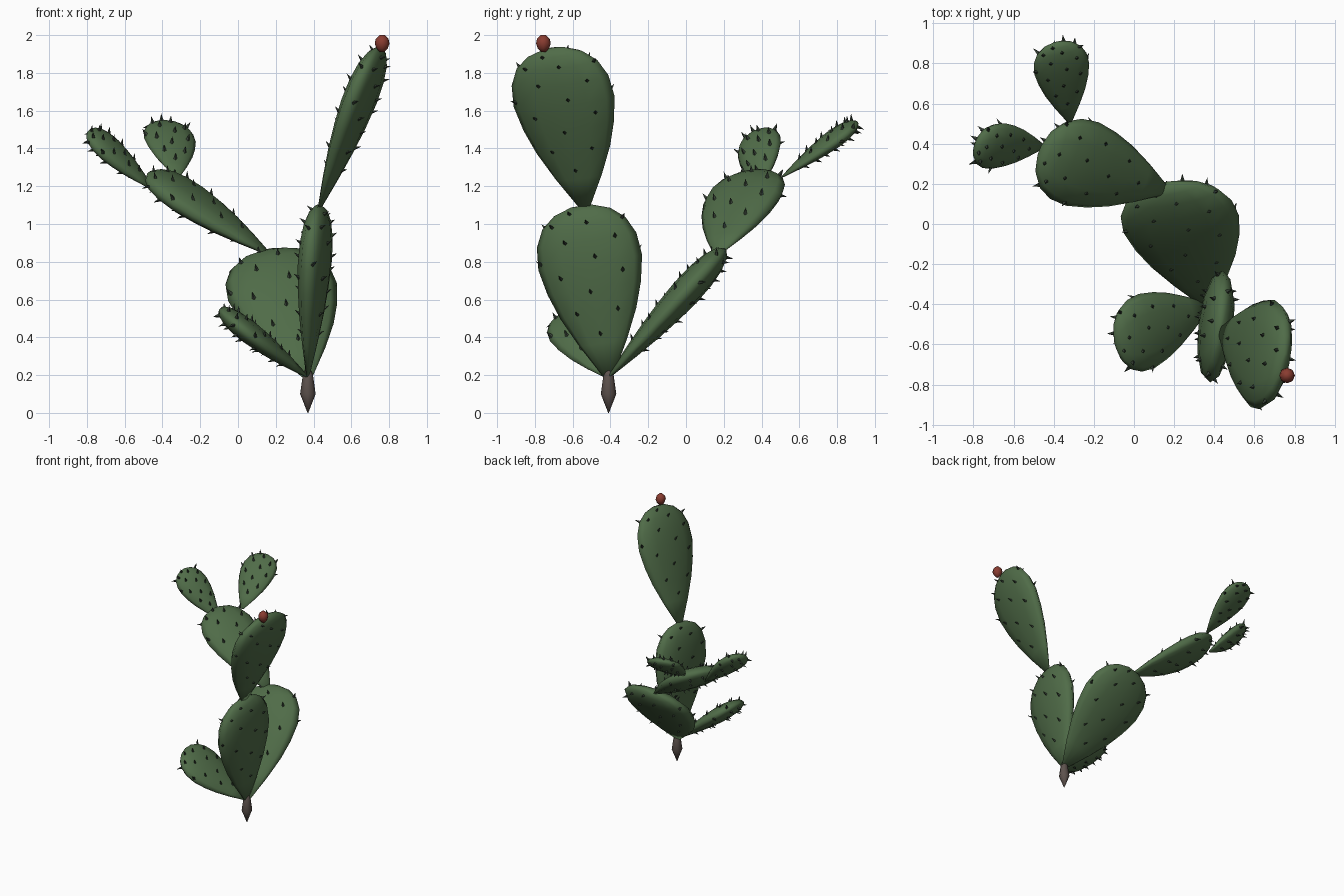
import bpy, bmesh, math
from mathutils import Vector

if "Cube" in bpy.data.objects:
    bpy.data.objects.remove(bpy.data.objects["Cube"])


def material(name, rgb):
    m = bpy.data.materials.new(name)
    m.diffuse_color = (*rgb, 1)
    m.use_nodes = True
    m.node_tree.nodes["Principled BSDF"].inputs["Base Color"].default_value = m.diffuse_color
    return m


GREEN = material("pad_green", (0.08, 0.15, 0.065))
DARK = material("spine_dark", (0.035, 0.05, 0.035))
BROWN = material("stem_brown", (0.11, 0.085, 0.075))
RED = material("fruit_red", (0.25, 0.045, 0.03))

# Egg-shaped pad outline: (fraction of length, fraction of half width)
PROFILE = [(0.0, 0.09), (0.2, 0.46), (0.37, 0.73), (0.52, 0.9), (0.67, 1.0),
           (0.8, 0.96), (0.9, 0.8), (0.965, 0.54), (1.0, 0.2)]
SIDES = 12

# Spine rows: (fraction of length, sideways positions on the face)
SPINES = [(0.25, (0,)), (0.38, (-0.55, 0.5)), (0.5, (0.05,)),
          (0.6, (-0.65, 0.6)), (0.7, (-0.15, 0.95)), (0.8, (-0.6, 0.4)),
          (0.9, (-0.95, -0.1, 0.75)), (0.96, (0.4,))]


def radius(t):
    for (t0, r0), (t1, r1) in zip(PROFILE, PROFILE[1:]):
        if t <= t1:
            return r0 + (r1 - r0) * (t - t0) / (t1 - t0)
    return PROFILE[-1][1]


def finish(bm, name, mat, smooth):
    bmesh.ops.recalc_face_normals(bm, faces=bm.faces)
    for f in bm.faces:
        f.smooth = smooth
    me = bpy.data.meshes.new(name)
    bm.to_mesh(me)
    bm.free()
    me.materials.append(mat)
    ob = bpy.data.objects.new(name, me)
    bpy.context.collection.objects.link(ob)
    return ob


def loft(rings, name, mat, smooth=True):
    """Skin a list of point rings and close both ends."""
    bm = bmesh.new()
    loops = [[bm.verts.new(p) for p in ring] for ring in rings]
    n = len(loops[0])
    for a, b in zip(loops, loops[1:]):
        for i in range(n):
            j = (i + 1) % n
            bm.faces.new((a[i], a[j], b[j], b[i]))
    bm.faces.new(loops[0])
    bm.faces.new(loops[-1])
    return finish(bm, name, mat, smooth)


def pad(name, base, tip, across, half_width, half_thick):
    base, tip = Vector(base), Vector(tip)
    span = tip - base
    a = span.normalized()
    w = Vector(across)
    w = (w - a * w.dot(a)).normalized()
    n = a.cross(w)

    def point(t, ang):
        r = radius(t)
        return (base + span * t + w * half_width * r * math.cos(ang)
                + n * half_thick * r * math.sin(ang))

    loft([[point(t, 2 * math.pi * i / SIDES) for i in range(SIDES)]
          for t, _ in PROFILE], name, GREEN)

    # Small pyramids leaning towards the tip, on both faces
    bm = bmesh.new()
    for t, places in SPINES:
        for u in places:
            for face in (1, -1):
                ang = face * math.acos(u * face)
                p = point(t, ang)
                out = (w * math.cos(ang) / half_width
                       + n * math.sin(ang) / half_thick).normalized()
                e1 = out.cross(w if abs(u) < 0.7 else a).normalized()
                e2 = out.cross(e1)
                foot = p - out * 0.008
                ring = [bm.verts.new(foot + 0.013 * (e1 * math.cos(k * math.pi / 2)
                                                     + e2 * math.sin(k * math.pi / 2)))
                        for k in range(4)]
                top = bm.verts.new(p + out * 0.026 + a * 0.024)
                bm.faces.new(ring)
                for k in range(4):
                    bm.faces.new((ring[k], ring[(k + 1) % 4], top))
    finish(bm, name + "_spines", DARK, False)


def turned(name, centre, profile, sides, mat):
    """Upright turned part from (height, radius) pairs."""
    c = Vector(centre)
    loft([[c + Vector((r * math.cos(2 * math.pi * i / sides),
                       r * math.sin(2 * math.pi * i / sides), z))
           for i in range(sides)] for z, r in profile], name, mat)


# Stem at the foot
turned("root_stem", (0.37, -0.41, 0),
       [(0, 0.002), (0.1, 0.041), (0.2, 0.027), (0.24, 0.01)], 8, BROWN)

ROOT = (0.37, -0.41, 0.19)
# Pads growing from the stem
pad("upright_pad", ROOT, (0.425, -0.555, 1.095), (0.12, 1, 0), 0.28, 0.085)
pad("rear_pad", ROOT, (0.17, 0.2, 0.86), (1, 0, 0), 0.295, 0.08)
pad("low_pad", ROOT, (-0.09, -0.595, 0.54), (0.1, 1, 0), 0.195, 0.06)
# Second tier
pad("top_pad", (0.43, -0.535, 1.08), (0.745, -0.70, 1.93), (0.18, 1, 0), 0.275, 0.08)
pad("rear_upper_pad", (0.165, 0.165, 0.84), (-0.465, 0.365, 1.27), (0.35, 0.92, 0.12), 0.225, 0.075)
# Small end pads
pad("left_end_pad", (-0.45, 0.385, 1.185), (-0.79, 0.39, 1.495), (0.28, 0.91, 0.3), 0.125, 0.05)
pad("rear_end_pad", (-0.32, 0.51, 1.25), (-0.38, 0.905, 1.54), (0.96, 0.12, -0.12), 0.14, 0.045)

# Fruit on the highest pad
turned("fruit", (0.763, -0.755, 1.91),
       [(0, 0.012), (0.02, 0.03), (0.045, 0.039), (0.07, 0.034), (0.09, 0.014)], 8, RED)
